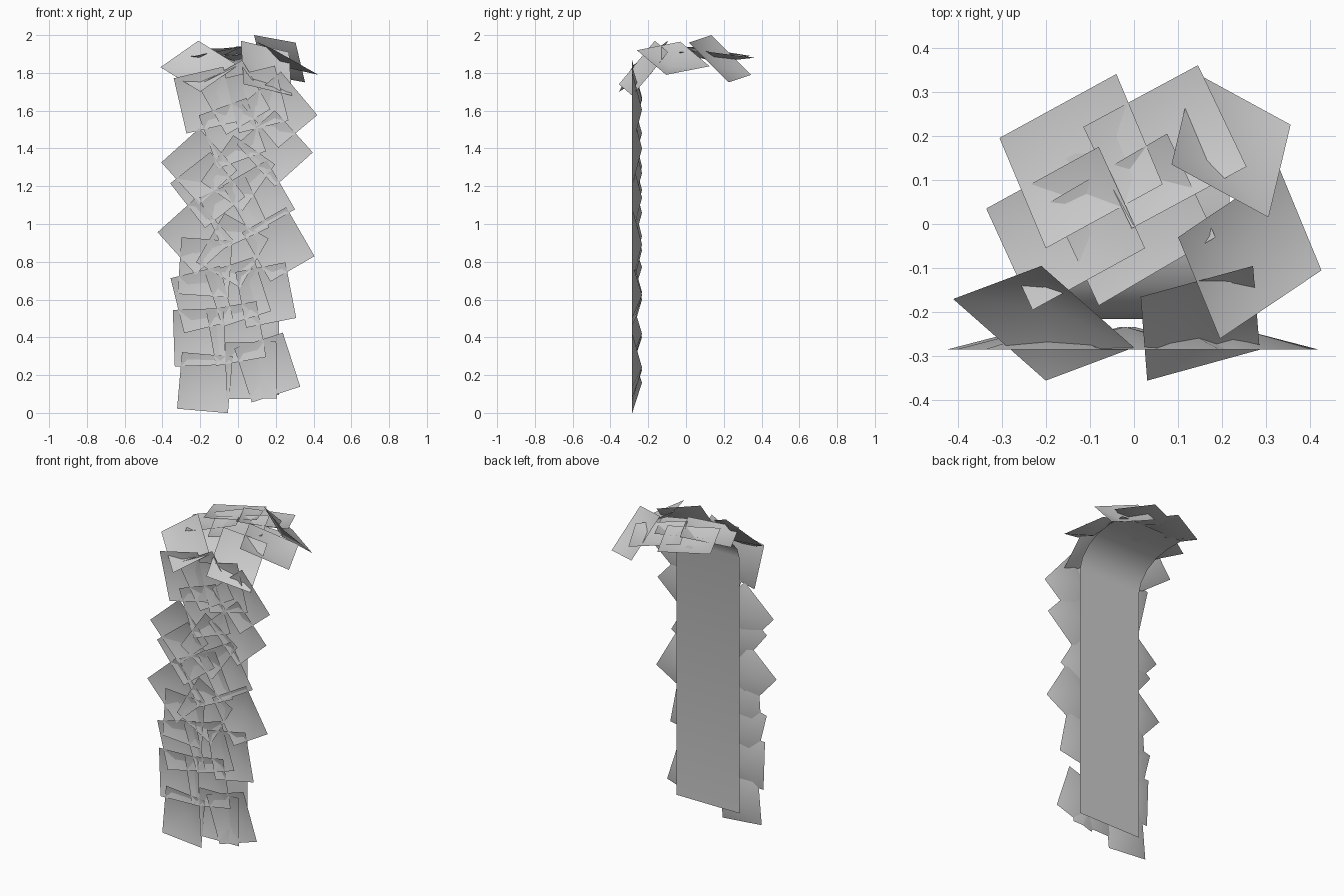
import bpy
from math import cos, sin, radians
from mathutils import Vector


def make(name, verts, faces):
    me = bpy.data.meshes.new(name)
    me.from_pydata(verts, [], faces)
    for p in me.polygons:
        p.use_smooth = True
    ob = bpy.data.objects.new(name, me)
    bpy.context.collection.objects.link(ob)
    return ob


def leaf_card(name, corners, inward, depth=0.052):
    """Square leaf card, dished: its centre is pushed towards the plant."""
    c = [Vector(p) for p in corners]
    n = (c[1] - c[0]).cross(c[2] - c[0]).normalized()
    order = (0, 1, 2, 3)
    if n.dot(Vector(inward)) < 0:
        n = -n
    else:
        order = (3, 2, 1, 0)  # keep the normals facing outwards
    c = [c[i] for i in order]
    mid = sum(c, Vector()) / 4 + n * depth
    return make(name, c + [mid], [(i, (i + 1) % 4, 4) for i in range(4)])


# Backing sheet: flat hanging strip that bends over at the top
profile = [(-.215, .095), (-.215, 1.69), (-.195, 1.75), (-.14, 1.81),
           (-.06, 1.85), (.04, 1.865), (.16, 1.865)]
verts = [(x, y, z) for y, z in profile for x in (-.217, .217)]
make("backing_sheet", verts,
     [(2 * i, 2 * i + 1, 2 * i + 3, 2 * i + 2) for i in range(len(profile) - 1)])

# Hanging leaf cards: centre x, centre z, turn in degrees
hanging = [
    (-.175, 1.656, 13), (-.205, 1.305, 42), (-.16, 1.18, 38), (-.225, .935, 42),
    (-.175, .77, -4), (-.19, .60, 14), (-.205, .40, 2), (-.175, .16, -5),
    (-.02, 1.67, 30), (-.03, 1.48, 20), (.0, 1.27, -35), (-.02, 1.06, 25),
    (-.03, .86, -30), (.0, .64, 18), (-.01, .42, 10), (.07, .225, 1),
    (.10, 1.66, 14), (.22, 1.605, 40), (.195, 1.40, 42), (.11, 1.14, 30),
    (.213, .892, 30), (.147, .624, 11), (.155, .24, 18),
]
for i, (cx, cz, deg) in enumerate(hanging):
    a = radians(deg)
    quad = [(cx + u * cos(a) - v * sin(a), -.285, cz + u * sin(a) + v * cos(a))
            for u, v in ((-.135, -.15), (.135, -.15), (.135, .15), (-.135, .15))]
    leaf_card(f"hanging_leaf_{i + 1}", quad, (0, 1, 0))

# Crown leaf cards: three corners each, the fourth completes the parallelogram
crown = [
    ((-.41, -.17, 1.83), (-.21, -.095, 1.97), (0, -.28, 1.84)),
    ((.015, -.165, 1.97), (.03, -.355, 1.74), (.285, -.285, 1.68)),
    ((.10, -.03, 1.965), (.33, .125, 1.835), (.425, -.105, 1.79)),
    ((.085, .135, 2.0), (.305, .015, 1.96), (.355, .225, 1.75)),
    ((-.115, .22, 1.91), (.145, .36, 1.88), (.255, .13, 1.91)),
    ((-.305, .195, 1.89), (-.04, .34, 1.89), (.065, .09, 1.93)),
    ((-.335, .035, 1.88), (-.08, .175, 1.93), (.025, -.055, 1.94)),
    ((-.19, .05, 1.90), (.075, .205, 1.92), (.185, -.03, 1.91)),
]
for i, (a, b, c) in enumerate(crown):
    d = Vector(a) + Vector(c) - Vector(b)
    leaf_card(f"crown_leaf_{i + 1}", [a, b, c, d], (0, 0, -1))
